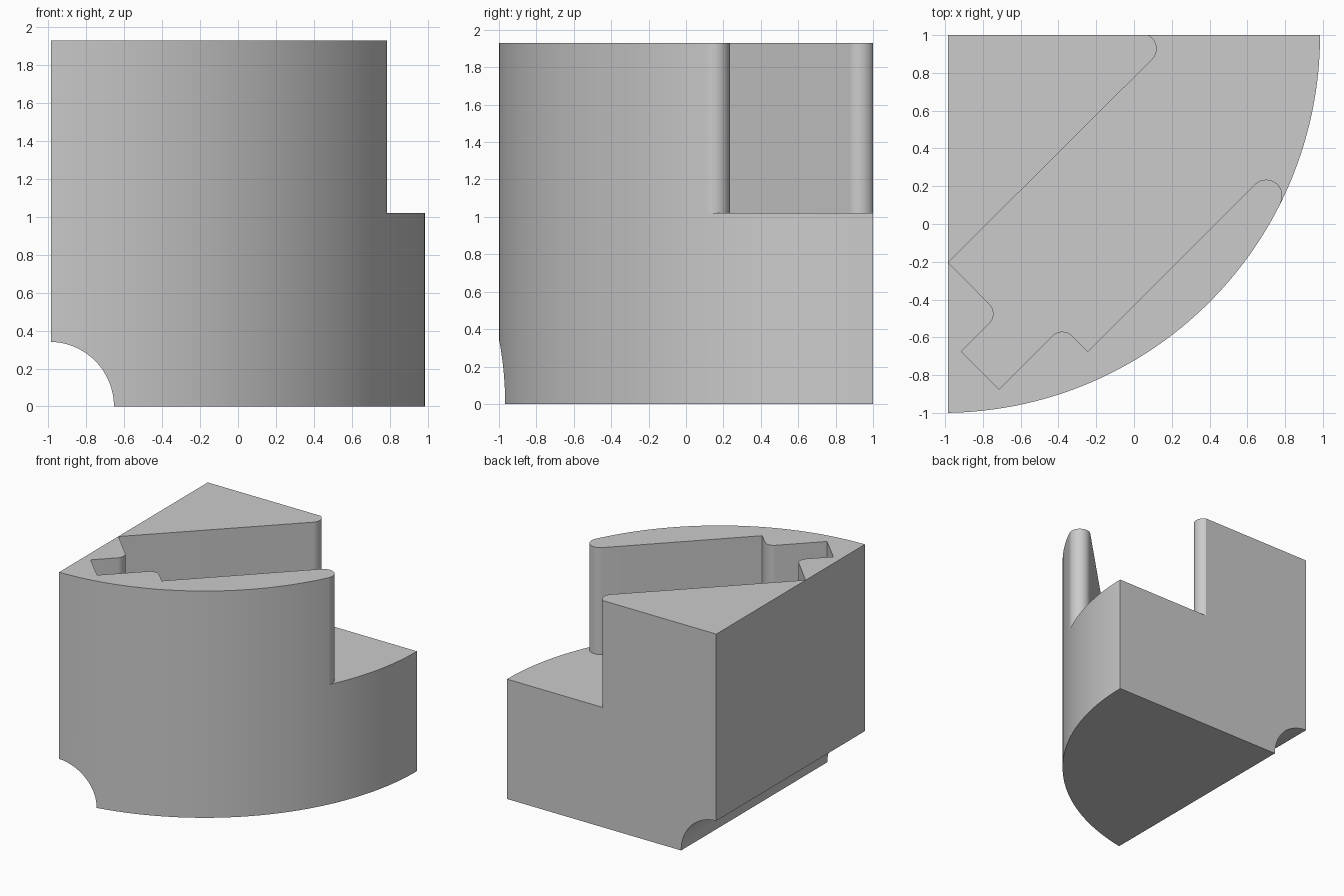
import bpy, bmesh
from math import cos, sin, radians, asin, degrees

cube = bpy.data.objects.get("Cube")
if cube:
    bpy.data.objects.remove(cube, do_unlink=True)

HEIGHT, FLOOR = 1.93, 1.02
LEFT, BACK = -0.985, 1.0

grey = bpy.data.materials.new("plain grey")
grey.use_nodes = True
grey.diffuse_color = (0.6, 0.6, 0.6, 1)
grey.node_tree.nodes["Principled BSDF"].inputs["Base Color"].default_value = (0.6, 0.6, 0.6, 1)


def arc(cx, cy, r, start, end, steps=14):
    """Points along an arc, angles in degrees."""
    angles = [radians(start + (end - start) * i / steps) for i in range(steps + 1)]
    return [(cx + r * cos(a), cy + r * sin(a)) for a in angles]


def prism(name, outline, low, high, axis="z"):
    """Extrude a closed outline along z, or an x-z outline along y."""
    place = (lambda u, v, w: (u, v, w)) if axis == "z" else (lambda u, v, w: (u, w, v))
    bm = bmesh.new()
    face = bm.faces.new([bm.verts.new(place(u, v, low)) for u, v in outline])
    side = bmesh.ops.extrude_face_region(bm, geom=[face])
    moved = [g for g in side["geom"] if isinstance(g, bmesh.types.BMVert)]
    bmesh.ops.translate(bm, verts=moved, vec=place(0, 0, high - low))
    bmesh.ops.recalc_face_normals(bm, faces=bm.faces)
    mesh = bpy.data.meshes.new(name)
    bm.to_mesh(mesh)
    bm.free()
    mesh.materials.append(grey)
    obj = bpy.data.objects.new(name, mesh)
    bpy.context.collection.objects.link(obj)
    return obj


# Quarter-round block
centre_x, radius = -1.015, 2.0
start = -90 + degrees(asin((LEFT - centre_x) / radius))
block = prism("quarter_block", [(LEFT, BACK)] + arc(centre_x, BACK, radius, start, 0, 72), 0, HEIGHT)

# Diagonal keyed slot, open at the back left, with rounded lips
slot_outline = (
    [(LEFT + 0.002, -0.203)]
    + arc(-0.815, -0.475, 0.071, 45, -45)
    + [(-0.915, -0.675), (-0.715, -0.875)]
    + arc(-0.38, -0.641, 0.071, 135, 45)
    + [(-0.245, -0.675)]
    + arc(0.70, 0.15, 0.085, 135, -26.4)
    + [(1.2, -0.1), (1.2, 1.2), (0.075, 1.2)]
    + arc(0.04, 0.928, 0.08, 64, -45)
)
slot = prism("slot_cutter", slot_outline, FLOOR, HEIGHT + 0.2)

# Round channel along the lower right edge
channel = prism("channel_cutter", arc(LEFT - 0.01, 0, 0.341, 0, 360, 96)[:-1], -1.2, 1.2, "y")

for cutter in (slot, channel):
    cut = block.modifiers.new(cutter.name, "BOOLEAN")
    cut.operation = "DIFFERENCE"
    cut.solver = "EXACT"
    cut.object = cutter

# Apply the cuts and keep the corners crisp
bpy.ops.object.select_all(action="DESELECT")
block.select_set(True)
bpy.context.view_layer.objects.active = block
for name in [m.name for m in block.modifiers]:
    bpy.ops.object.modifier_apply(modifier=name)
for cutter in (slot, channel):
    bpy.data.objects.remove(cutter, do_unlink=True)
bpy.ops.object.shade_smooth_by_angle(angle=radians(30))
